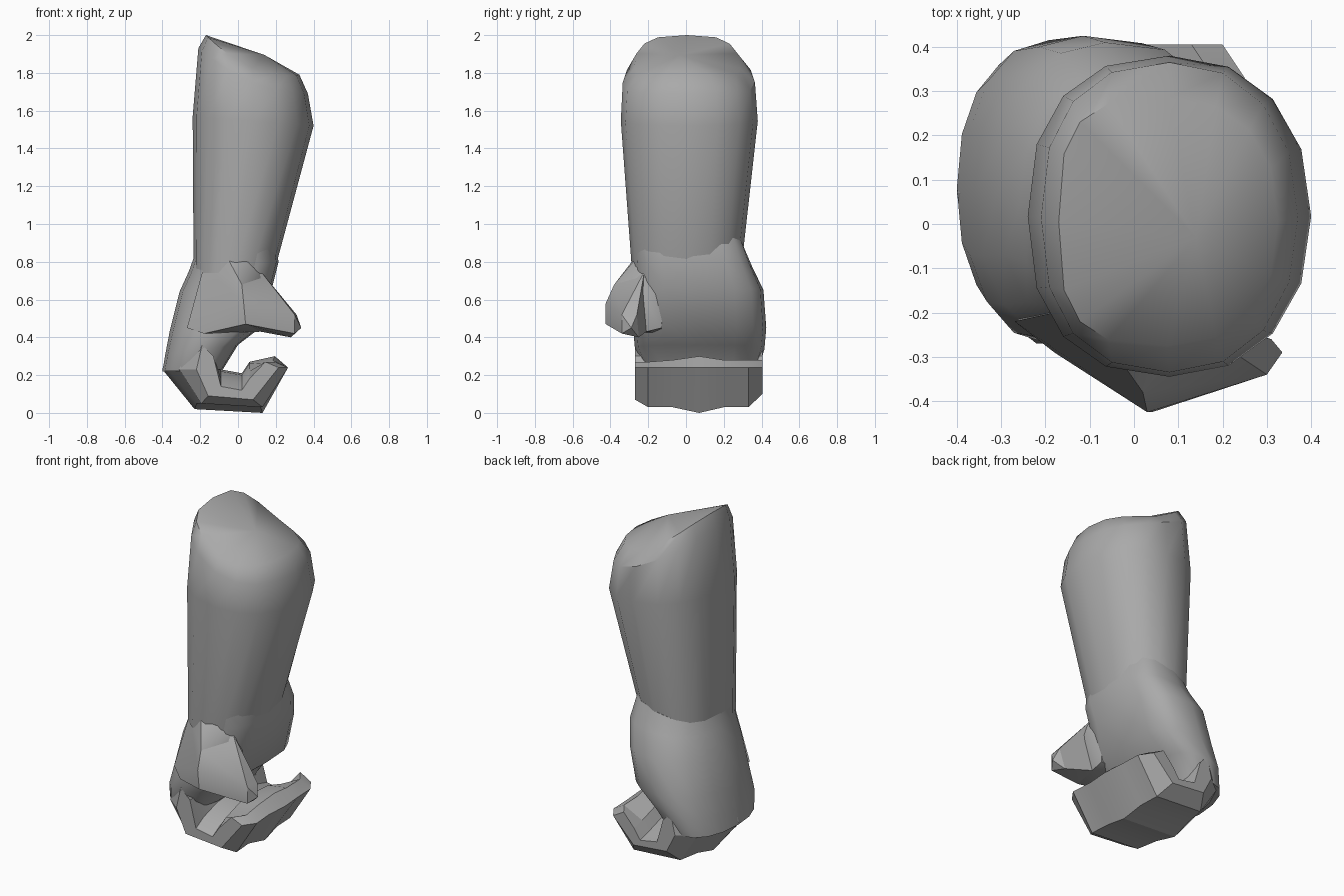
import bpy, bmesh, math
from mathutils import Vector

cube = bpy.data.objects.get("Cube")
if cube:
    bpy.data.objects.remove(cube)

GREY = (0.4, 0.4, 0.4, 1)
mat = bpy.data.materials.new("plain grey")
mat.use_nodes = True
mat.diffuse_color = GREY
mat.node_tree.nodes["Principled BSDF"].inputs["Base Color"].default_value = GREY


def finish(bm, name, angle):
    """Turn a bmesh into a shaded, coloured object."""
    bmesh.ops.recalc_face_normals(bm, faces=bm.faces)
    mesh = bpy.data.meshes.new(name)
    bm.to_mesh(mesh)
    bm.free()
    mesh.materials.append(mat)
    obj = bpy.data.objects.new(name, mesh)
    bpy.context.collection.objects.link(obj)
    bpy.ops.object.select_all(action='DESELECT')
    obj.select_set(True)
    bpy.context.view_layer.objects.active = obj
    bpy.ops.object.shade_smooth_by_angle(angle=math.radians(angle))


def ring(x0, x1, y0, y1, z0, z1, sag=0, powers=(2.2, 2.2), sides=16):
    """Rounded section, tilted from z0 at x0 to z1 at x1, dipping by sag between.
    The two powers set how square the x0 and x1 halves are."""
    pts = []
    for i in range(sides):
        a = 2 * math.pi * i / sides
        c, s = math.cos(a), math.sin(a)
        power = powers[1] if c > 0 else powers[0]
        u = math.copysign(abs(c) ** (2 / power), c)
        v = math.copysign(abs(s) ** (2 / power), s)
        t = (u + 1) / 2
        pts.append(Vector((x0 + (x1 - x0) * t, (y0 + y1) / 2 + (y1 - y0) / 2 * v,
                           z0 + (z1 - z0) * t - sag * 4 * t * (1 - t))))
    return pts


def loft(name, sections, angle, tip=None):
    """Skin closed sections; the last end may fan to a tip point."""
    bm = bmesh.new()
    loops = [[bm.verts.new(p) for p in sec] for sec in sections]
    n = len(loops[0])
    for a, b in zip(loops, loops[1:]):
        for i in range(n):
            j = (i + 1) % n
            bm.faces.new((a[i], a[j], b[j], b[i]))
    bm.faces.new(loops[0])
    if tip:
        top = bm.verts.new(tip)
        for i in range(n):
            bm.faces.new((loops[-1][i], loops[-1][(i + 1) % n], top))
    else:
        bm.faces.new(loops[-1])
    finish(bm, name, angle)


# Forearm: widens upward, with a domed end rising to a crest at the back of the arm
ARM = (2.4, 2.2)
loft("forearm", [
    ring(-0.235, 0.19, -0.285, 0.29, 0.74, 0.74, 0, ARM),
    ring(-0.24, 0.40, -0.345, 0.38, 1.57, 1.52, 0, ARM),
    ring(-0.21, 0.37, -0.335, 0.365, 1.93, 1.69, 0.06, ARM),
    ring(-0.17, 0.325, -0.275, 0.285, 2.0, 1.79, 0.07, (3.2, 2.3)),
], 40, (0.14, -0.03, 1.895))

# Palm: rounded back, squarer heel, hollowing toward the knuckles
PALM = (2.15, 3.2)
loft("palm", [
    ring(-0.235, 0.19, -0.28, 0.305, 0.82, 0.94, 0, PALM),
    ring(-0.26, 0.215, -0.27, 0.35, 0.75, 0.8, 0, PALM),
    ring(-0.31, 0.18, -0.27, 0.41, 0.64, 0.66, 0, PALM),
    ring(-0.36, 0.13, -0.28, 0.425, 0.44, 0.46, 0, PALM),
    ring(-0.385, 0.0, -0.27, 0.415, 0.31, 0.36, 0, PALM),
    ring(-0.40, -0.08, -0.22, 0.38, 0.22, 0.23, 0, PALM),
], 40)


def finger_section(y, knuckle, reach, bottom, floor, tip):
    """Hook-shaped slice of the curled fingers."""
    profile = [(knuckle, 0.23), (knuckle * 0.4 - 0.07, bottom + 0.02), (reach - 0.135, bottom),
               (reach, 0.24), (reach - 0.07, tip), (0.06, floor + 0.06), (0.02, floor),
               (-0.09, floor + 0.02), (-0.13, 0.3), (knuckle + 0.03, 0.36)]
    return [Vector((x, y, z)) for x, z in profile]


# Curled fingers: one block, scalloped across its width, drawn in at both ends
loft("curled_fingers", [
    finger_section(-0.27, -0.22, 0.215, 0.07, 0.12, 0.27),
    finger_section(-0.20, -0.31, 0.265, 0.03, 0.16, 0.27),
    finger_section(-0.07, -0.37, 0.255, 0.03, 0.2, 0.28),
    finger_section(0.07, -0.40, 0.265, 0.0, 0.21, 0.3),
    finger_section(0.2, -0.37, 0.255, 0.03, 0.2, 0.28),
    finger_section(0.33, -0.31, 0.25, 0.03, 0.16, 0.28),
    finger_section(0.405, -0.21, 0.2, 0.1, 0.14, 0.28),
], 22)


# Thumb: faceted wedge from wrist to a blunt tip
def hull(name, points, angle):
    bm = bmesh.new()
    for p in points:
        bm.verts.new(p)
    out = bmesh.ops.convex_hull(bm, input=bm.verts)
    bmesh.ops.delete(bm, geom=list(set(out["geom_interior"])), context='VERTS')
    finish(bm, name, angle)


hull("thumb_base", [
    (-0.18, -0.2, 0.78), (-0.05, -0.28, 0.81), (0.05, -0.28, 0.8), (0.12, -0.2, 0.76),
    (-0.27, -0.22, 0.45), (-0.18, -0.29, 0.42), (0.02, -0.38, 0.68), (0.03, -0.425, 0.58),
    (0.04, -0.425, 0.47), (0.12, -0.21, 0.43), (-0.05, -0.12, 0.42), (0.17, -0.25, 0.65),
    (0.12, -0.13, 0.45), (0.13, -0.12, 0.62),
], 38)
hull("thumb_tip", [
    (0.02, -0.38, 0.68), (0.03, -0.425, 0.58), (0.04, -0.425, 0.47), (0.12, -0.22, 0.75),
    (0.17, -0.24, 0.66), (0.12, -0.21, 0.43), (0.3, -0.34, 0.52), (0.31, -0.26, 0.52),
    (0.335, -0.29, 0.45), (0.3, -0.34, 0.42), (0.28, -0.25, 0.4),
], 25)
